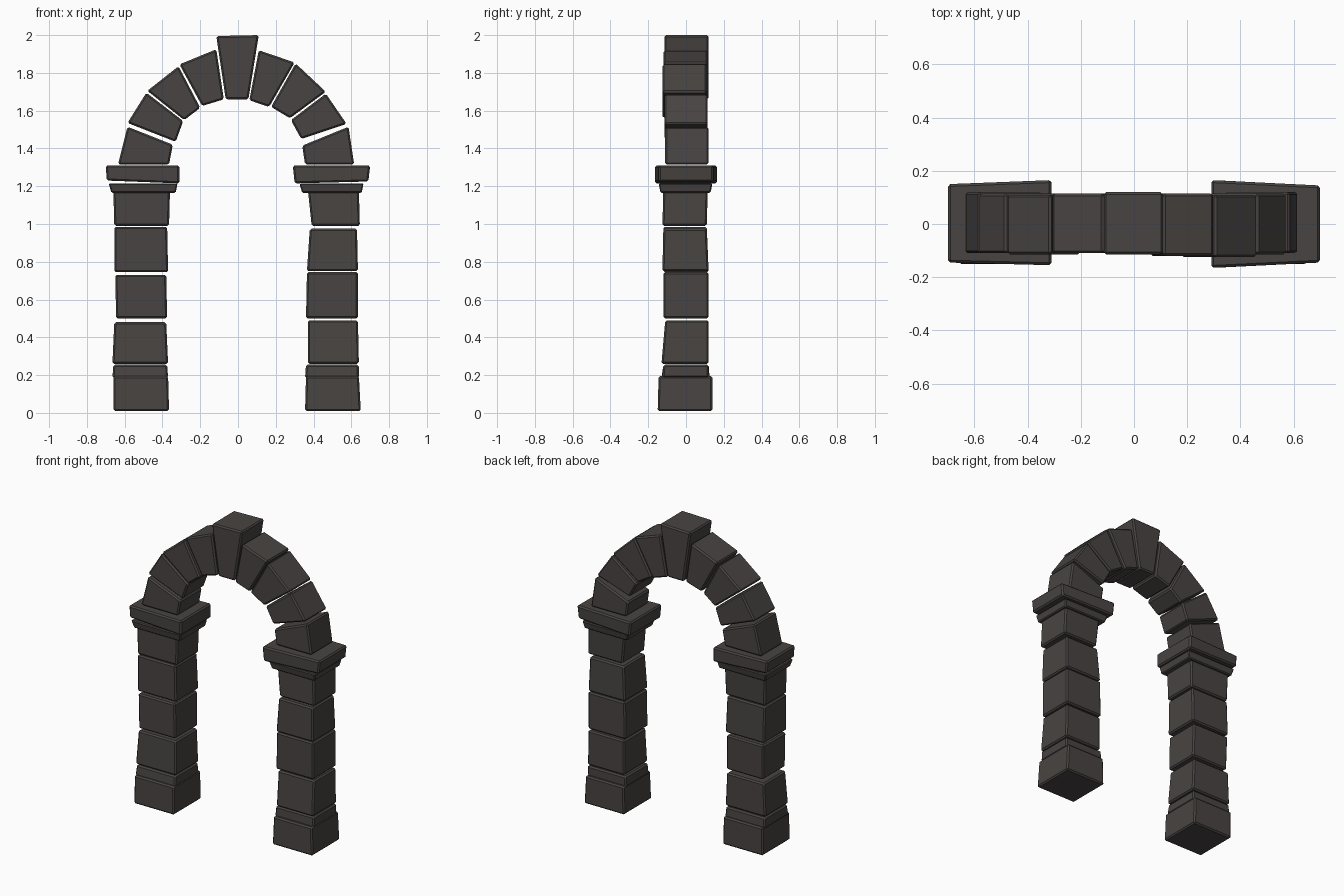
import bpy, bmesh

stone = bpy.data.materials.new("dark_stone")
stone.diffuse_color = (0.064, 0.057, 0.054, 1)


def block(name, quad, front, back, bevel=0.009):
    """Stone with a front outline (bl, br, tr, tl); front and back give
    the y of each of the four corners."""
    bm = bmesh.new()
    f = [bm.verts.new((x, y, z)) for (x, z), y in zip(quad, front)]
    b = [bm.verts.new((x, y, z)) for (x, z), y in zip(quad, back)]
    bm.faces.new(f)
    bm.faces.new(b[::-1])
    for i in range(4):
        j = (i + 1) % 4
        bm.faces.new((f[j], f[i], b[i], b[j]))
    bmesh.ops.recalc_face_normals(bm, faces=bm.faces)
    bmesh.ops.bevel(bm, geom=bm.edges[:], offset=bevel, segments=1,
                    affect='EDGES', profile=0.5)
    me = bpy.data.meshes.new(name)
    bm.to_mesh(me)
    bm.free()
    me.materials.append(stone)
    ob = bpy.data.objects.new(name, me)
    bpy.context.collection.objects.link(ob)


def course(name, bottom, top, z0, z1, yb, yt, bevel=0.009):
    """Pier stone: x range and y range at its bottom and top."""
    quad = [(bottom[0], z0), (bottom[1], z0), (top[1], z1), (top[0], z1)]
    block(name, quad, (yb[0], yb[0], yt[0], yt[0]),
          (yb[1], yb[1], yt[1], yt[1]), bevel)


# Left pier, from the ground up
course("left_base", (-.66, -.365), (-.66, -.37), .01, .195, (-.15, .14), (-.145, .14))
course("left_plinth", (-.665, -.37), (-.66, -.375), .185, .255, (-.13, .125), (-.12, .12))
course("left_stone_1", (-.665, -.37), (-.655, -.38), .26, .48, (-.125, .12), (-.11, .12))
course("left_stone_2", (-.645, -.375), (-.65, -.38), .50, .73, (-.12, .115), (-.12, .12))
course("left_stone_3", (-.655, -.37), (-.655, -.375), .745, .985, (-.12, .12), (-.12, .11))
course("left_stone_4", (-.655, -.365), (-.66, -.36), .99, 1.18, (-.12, .11), (-.12, .115))
course("left_collar", (-.67, -.33), (-.685, -.32), 1.165, 1.215, (-.135, .13), (-.145, .14), .006)

# Right pier, from the ground up
course("right_base", (.355, .65), (.36, .64), .01, .195, (-.15, .14), (-.145, .14))
course("right_plinth", (.355, .64), (.36, .64), .185, .255, (-.125, .12), (-.12, .12))
course("right_stone_1", (.37, .64), (.37, .635), .26, .49, (-.13, .12), (-.11, .12))
course("right_stone_2", (.36, .635), (.365, .635), .50, .745, (-.12, .12), (-.12, .12))
course("right_stone_3", (.365, .635), (.38, .63), .75, .975, (-.125, .12), (-.12, .11))
course("right_stone_4", (.39, .645), (.37, .64), .99, 1.18, (-.125, .11), (-.12, .115))
course("right_collar", (.34, .655), (.325, .665), 1.165, 1.215, (-.135, .13), (-.145, .14), .006)

# Capitals, deeper towards the opening
block("left_capital", [(-.695, 1.23), (-.31, 1.215), (-.31, 1.31), (-.70, 1.31)],
      (-.145, -.155, -.155, -.145), (.15, .165, .165, .15))
block("right_capital", [(.30, 1.215), (.69, 1.225), (.70, 1.31), (.29, 1.31)],
      (-.165, -.145, -.145, -.165), (.165, .145, .145, .165))

# Arch stones, left springing to right springing
arch = [
    ([(-.635, 1.315), (-.365, 1.315), (-.345, 1.42), (-.585, 1.515)], -.11, .12),
    ([(-.585, 1.535), (-.33, 1.435), (-.29, 1.545), (-.485, 1.695)], -.11, .115),
    ([(-.48, 1.705), (-.285, 1.55), (-.20, 1.615), (-.315, 1.835)], -.115, .11),
    ([(-.31, 1.845), (-.19, 1.625), (-.075, 1.66), (-.115, 1.925)], -.11, .115),
    ([(-.065, 1.66), (.055, 1.66), (.11, 2.0), (-.115, 1.995)], -.115, .12),
    ([(.06, 1.655), (.165, 1.62), (.30, 1.855), (.11, 1.92)], -.12, .115),
    ([(.175, 1.62), (.275, 1.56), (.465, 1.70), (.305, 1.85)], -.125, .11),
    ([(.28, 1.55), (.335, 1.45), (.575, 1.53), (.465, 1.69)], -.115, .115),
    ([(.355, 1.315), (.615, 1.315), (.585, 1.515), (.34, 1.415)], -.11, .12),
]
for i, (quad, y0, y1) in enumerate(arch):
    name = "keystone" if i == 4 else f"arch_stone_{i + 1}"
    block(name, quad, (y0,) * 4, (y1,) * 4)
